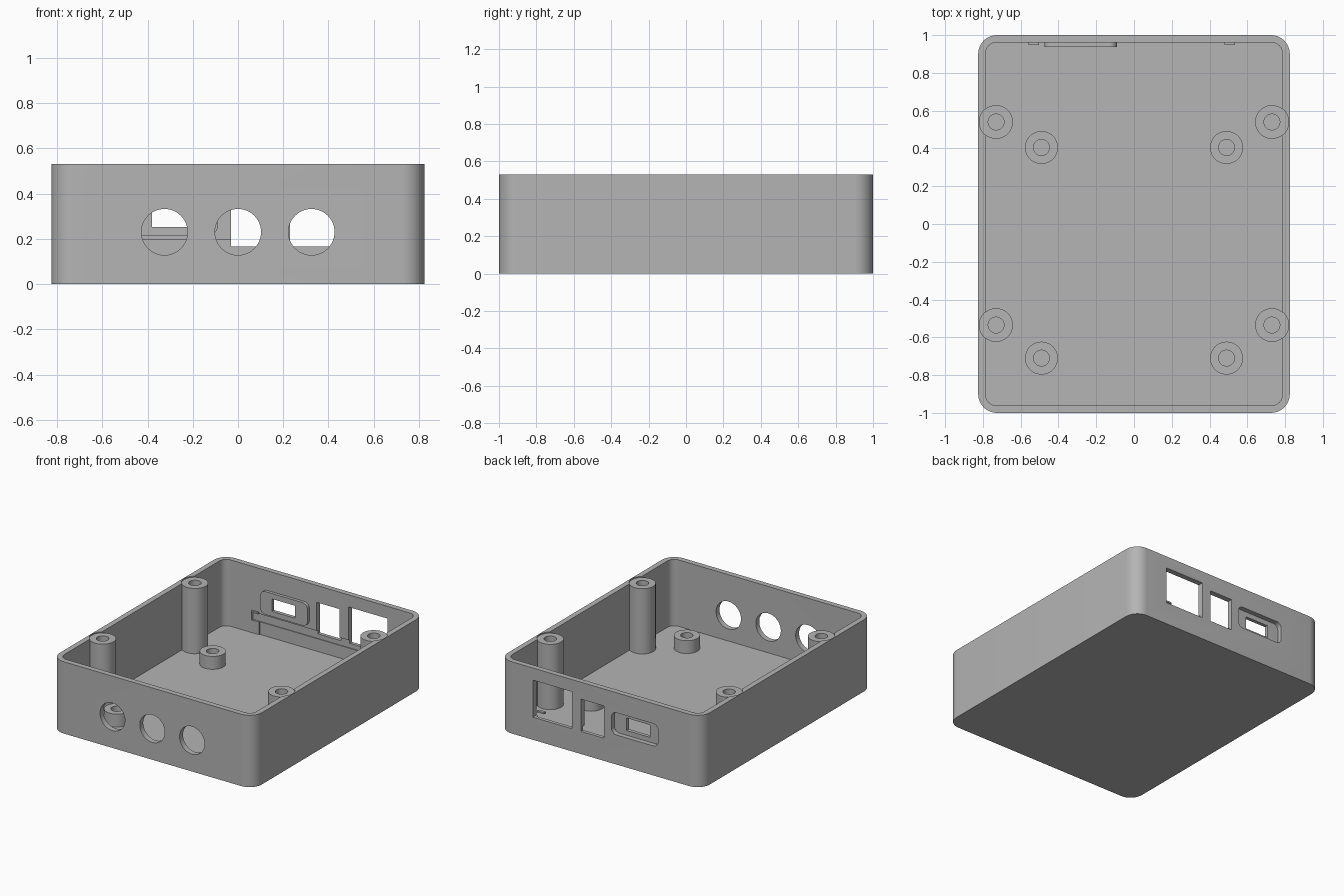
import bpy, bmesh, math
from mathutils import Matrix

old = bpy.data.objects.get("Cube")
if old:
    bpy.data.objects.remove(old, do_unlink=True)

GREY = (0.46, 0.46, 0.46, 1)
mat = bpy.data.materials.new("plain grey")
mat.use_nodes = True
mat.diffuse_color = GREY
mat.node_tree.nodes["Principled BSDF"].inputs["Base Color"].default_value = GREY

HX, HY, TOP = 0.825, 1.0, 0.53
WALL, FLOOR = 0.04, 0.04
INNER = HY - WALL
POST_TOP, STAND_TOP = 0.522, 0.135


def finish(name, bm):
    bmesh.ops.recalc_face_normals(bm, faces=bm.faces)
    mesh = bpy.data.meshes.new(name)
    bm.to_mesh(mesh)
    bm.free()
    mesh.materials.append(mat)
    obj = bpy.data.objects.new(name, mesh)
    bpy.context.collection.objects.link(obj)
    return obj


def box(name, x, y, z, radius=0, axis=2):
    """Box from (min, max) ranges, with edges along one axis rounded."""
    bm = bmesh.new()
    bmesh.ops.create_cube(bm, size=1)
    for v in bm.verts:
        v.co = [r[0] + (c + 0.5) * (r[1] - r[0]) for c, r in zip(v.co, (x, y, z))]
    if radius:
        edges = [e for e in bm.edges
                 if abs(e.verts[0].co[axis] - e.verts[1].co[axis]) > 1e-4]
        bmesh.ops.bevel(bm, geom=edges, offset=radius, segments=10,
                        profile=0.5, affect='EDGES')
    return finish(name, bm)


def rod(name, at, radius, depth, turn=0):
    bm = bmesh.new()
    m = Matrix.Translation(at) @ Matrix.Rotation(turn, 4, 'X')
    bmesh.ops.create_cone(bm, cap_ends=True, segments=48, radius1=radius,
                          radius2=radius, depth=depth, matrix=m)
    return finish(name, bm)


def combine(obj, other, operation):
    mod = obj.modifiers.new(operation.lower(), 'BOOLEAN')
    mod.operation, mod.object, mod.solver = operation, other, 'EXACT'
    bpy.context.view_layer.objects.active = obj
    bpy.ops.object.modifier_apply(modifier=mod.name)
    bpy.data.objects.remove(other, do_unlink=True)


def cut(obj, tool):
    combine(obj, tool, 'DIFFERENCE')


def smooth(obj):
    bpy.ops.object.select_all(action='DESELECT')
    obj.select_set(True)
    bpy.context.view_layer.objects.active = obj
    bpy.ops.object.shade_smooth_by_angle(angle=math.radians(30))


def hollow_post(name, x, y, top, radius, hole, hole_floor):
    """Tube with a blind screw hole, spun from a profile."""
    bm = bmesh.new()
    profile = [(radius, FLOOR - 0.01), (radius, top), (hole, top),
               (hole, hole_floor), (0, hole_floor)]
    vs = [bm.verts.new((r, 0, z)) for r, z in profile]
    es = [bm.edges.new(pair) for pair in zip(vs, vs[1:])]
    bmesh.ops.spin(bm, geom=vs + es, cent=(0, 0, 0), axis=(0, 0, 1),
                   angle=math.tau, steps=48)
    bmesh.ops.remove_doubles(bm, verts=bm.verts, dist=1e-4)
    obj = finish(name, bm)
    obj.location = (x, y, 0)
    smooth(obj)


# Open tray with rounded corners
tray = box("case_shell", (-HX, HX), (-HY, HY), (0, TOP), 0.1)
cut(tray, box("cavity", (WALL - HX, HX - WALL), (-INNER, INNER), (FLOOR, 1), 0.055))

# Raised pad behind the connector recess
combine(tray, box("pad", (-0.475, -0.09), (INNER - 0.022, INNER + 0.02),
                  (0.215, 0.385), 0.04, 1), 'UNION')

# Round holes in the front wall
for x in (-0.325, 0, 0.325):
    cut(tray, rod("front_hole", (x, -HY, 0.23), 0.102, 0.2, math.pi / 2))

# Shallow circuit board seat inside the rear wall
cut(tray, box("board_slot", (-0.56, 0.535), (INNER - 0.005, INNER + 0.014), (0.133, 0.195)))
cut(tray, box("board_relief", (-0.5, 0.48), (INNER - 0.005, INNER + 0.008), (FLOOR, 0.14)))

# Rear connector recess and openings
cut(tray, box("recess", (-0.472, -0.092), (INNER + 0.004, 1.1), (0.218, 0.382), 0.04, 1))
for x, z in (((-0.38, -0.19), (0.253, 0.345)),
             ((-0.03, 0.158), (0.167, 0.405)),
             ((0.23, 0.55), (0.167, 0.44))):
    cut(tray, box("opening", x, (0.85, 1.1), z))

# Screw posts, notched into the rim, and board standoffs
for side, sx in (("left", 1), ("right", -1)):
    for end, post_y, stand_y in (("front", -0.535, -0.71), ("rear", 0.54, 0.405)):
        cut(tray, rod("notch", (sx * 0.73, post_y, POST_TOP + 0.098), 0.089, 0.2))
        hollow_post(f"{end}_{side}_screw_post", sx * 0.73, post_y, POST_TOP,
                    0.089, 0.042, 0.15)
        hollow_post(f"{end}_{side}_standoff", sx * 0.49, stand_y, STAND_TOP,
                    0.087, 0.042, FLOOR + 0.003)
    # Small board clips on the rear wall
    x = 0.508 if sx > 0 else -0.53
    box(f"{side}_board_clip", (x - 0.028, x + 0.028),
        (INNER - 0.012, INNER + 0.01), (0.195, 0.207))
smooth(tray)
